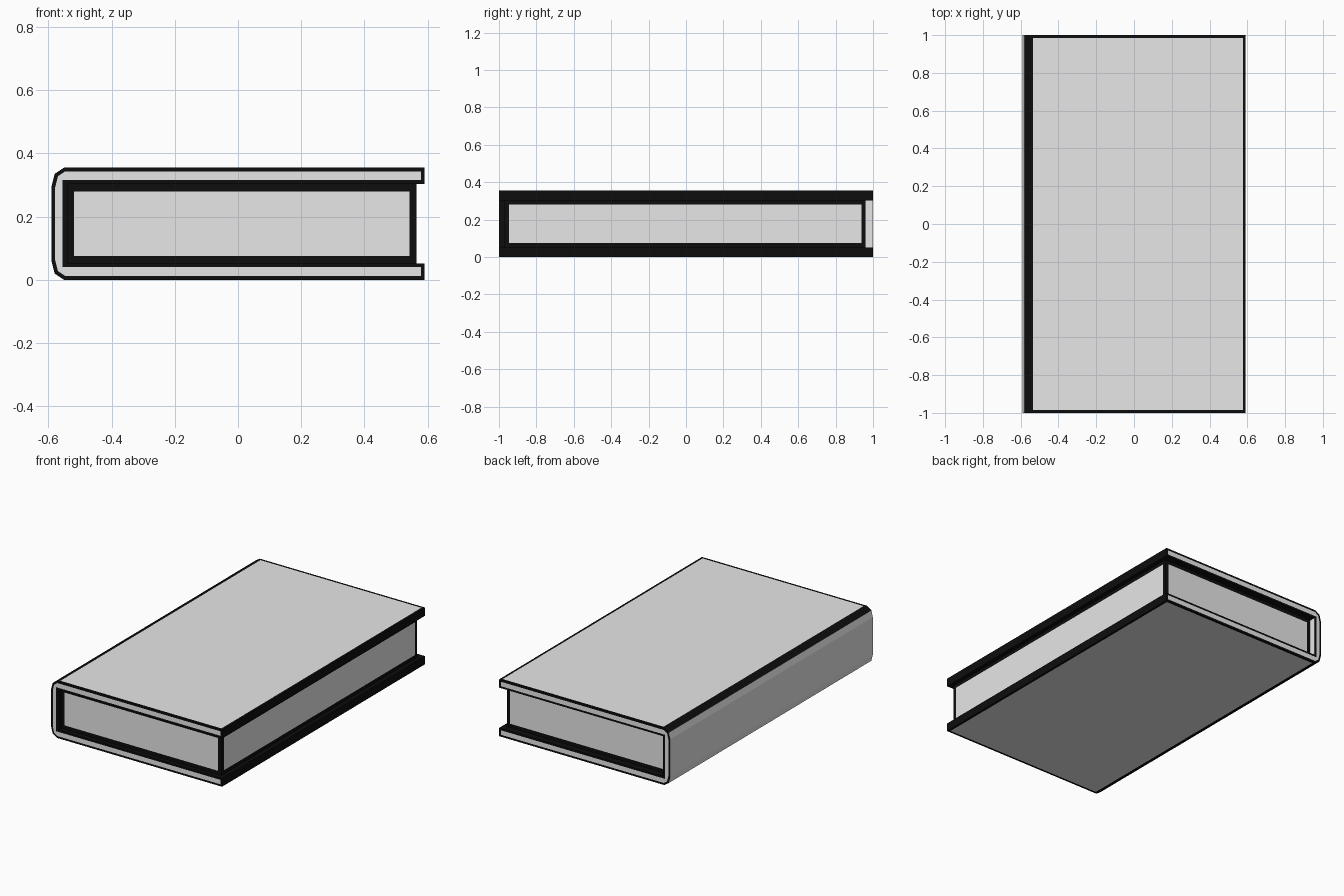
import bpy
import bmesh

if "Cube" in bpy.data.objects:
    bpy.data.objects.remove(bpy.data.objects["Cube"])


def flat_material(name, value):
    mat = bpy.data.materials.new(name)
    mat.diffuse_color = (value, value, value, 1)
    mat.use_nodes = True
    mat.node_tree.nodes["Principled BSDF"].inputs["Base Color"].default_value = mat.diffuse_color
    return mat


PALE = flat_material("pale grey", 0.8)
DARK = flat_material("black outline", 0.004)


def prism(name, profile, y0, y1, rim_rule, dark_rule):
    """Extrude an x-z profile along y; rims and chosen faces become black."""
    bm = bmesh.new()
    front = bm.faces.new([bm.verts.new((x, y0, z)) for x, z in profile])
    out = bmesh.ops.extrude_face_region(bm, geom=[front], use_keep_orig=True)
    moved = [g for g in out["geom"] if isinstance(g, bmesh.types.BMVert)]
    bmesh.ops.translate(bm, verts=moved, vec=(0, y1 - y0, 0))
    bmesh.ops.recalc_face_normals(bm, faces=bm.faces[:])
    bm.normal_update()
    for f in bm.faces[:]:
        c, n = f.calc_center_median(), f.normal.copy()
        if dark_rule(c, n):
            f.material_index = 1
            continue
        width = rim_rule(c, n)
        if width:
            rim = bmesh.ops.inset_individual(
                bm, faces=[f], thickness=width, use_even_offset=True)
            for r in rim["faces"]:
                r.material_index = 1
    mesh = bpy.data.meshes.new(name)
    bm.to_mesh(mesh)
    bm.free()
    mesh.materials.append(PALE)
    mesh.materials.append(DARK)
    obj = bpy.data.objects.new(name, mesh)
    bpy.context.collection.objects.link(obj)
    return obj


H = 0.355      # closed thickness
T = 0.052      # board thickness

# Cover: lower half of the U section, mirrored for the upper half
lower = [(-0.543, T), (0.59, T), (0.59, 0.0), (-0.55, 0.0),
         (-0.58, 0.02), (-0.59, 0.06)]
cover_profile = lower + [(x, H - z) for x, z in reversed(lower)]


def cover_dark(c, n):
    fore_edge = n.x > 0.9 and c.x > 0.5
    rounded_corner = n.x < -0.3 and abs(n.z) > 0.5
    inside_board = abs(n.z) > 0.9 and T - 0.01 < c.z < H - T + 0.01
    return fore_edge or rounded_corner or inside_board


def cover_rim(c, n):
    if abs(n.y) > 0.9:
        return 0.012
    return 0.014 if abs(n.z) > 0.9 else 0


prism("cover", cover_profile, -1.0, 1.0, cover_rim, cover_dark)

# Page block between the boards
px0, px1 = -0.541, 0.565
pages = [(px0, T), (px1, T), (px1, H - T), (px0, H - T)]
prism("page_block", pages, -0.97, 0.96,
      lambda c, n: 0.023 if n.x > 0.5 or abs(n.y) > 0.5 else 0,
      lambda c, n: False)

# Thin black lining on the inside of the spine at the front
lining = [(-0.543, T), (-0.538, T), (-0.538, H - T), (-0.543, H - T)]
prism("spine_lining", lining, -0.999, -0.971,
      lambda c, n: 0, lambda c, n: True)
